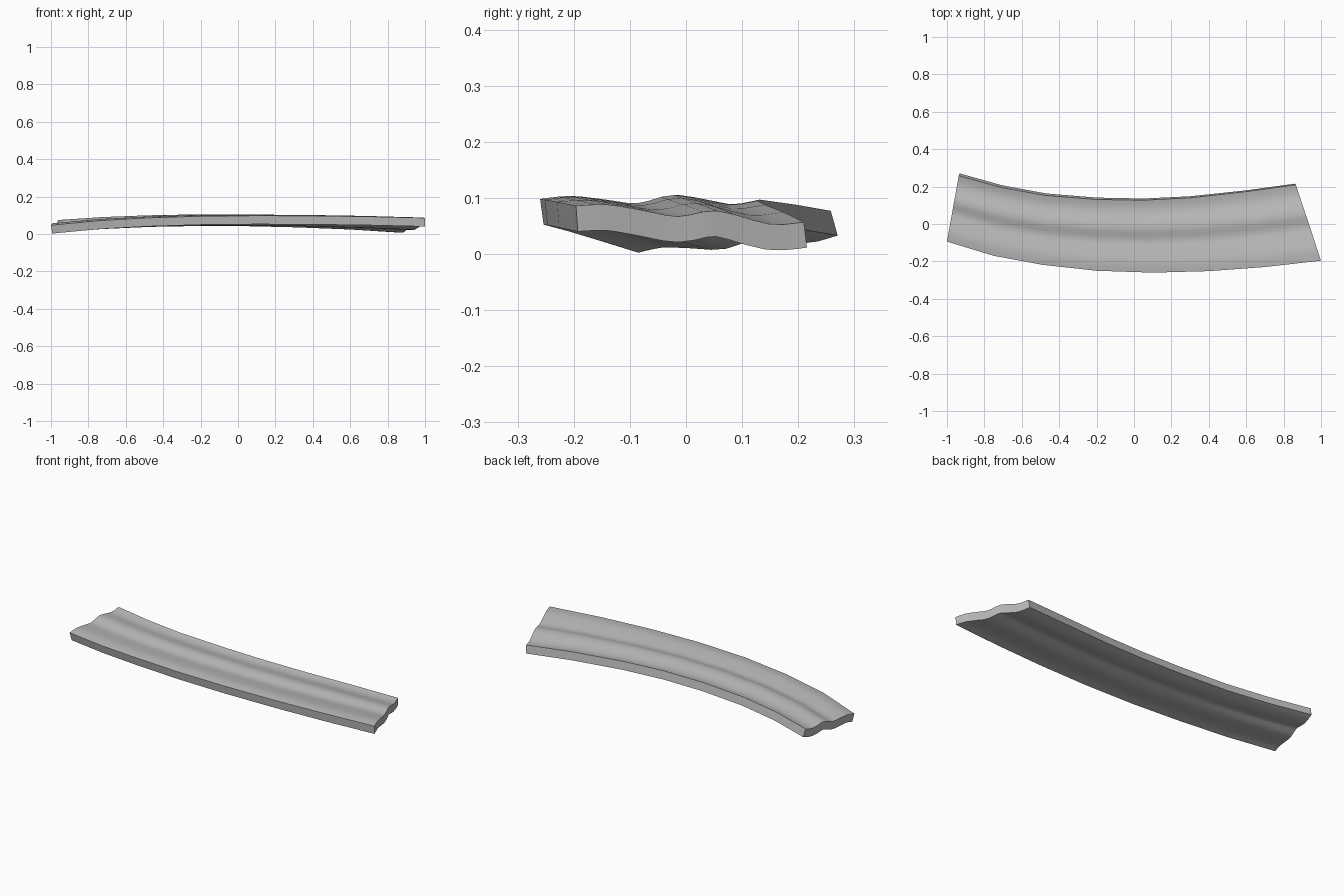
import bpy
import bmesh
from mathutils import Vector

cube = bpy.data.objects.get("Cube")
if cube:
    bpy.data.objects.remove(cube, do_unlink=True)

# Top corners of each cross-section along the strip: front edge, back edge
STATIONS = [
    ((-1.0, -0.094, 0.047), (-0.937, 0.258, 0.077)),
    ((-0.75, -0.17, 0.071), (-0.71, 0.195, 0.088)),
    ((-0.49, -0.218, 0.086), (-0.47, 0.152, 0.094)),
    ((-0.2, -0.25, 0.095), (-0.2, 0.131, 0.097)),
    ((0.1, -0.26, 0.098), (0.05, 0.127, 0.095)),
    ((0.4, -0.252, 0.097), (0.3, 0.14, 0.088)),
    ((0.7, -0.23, 0.093), (0.6, 0.173, 0.075)),
    ((1.0, -0.196, 0.086), (0.865, 0.21, 0.057)),
]
# Ripple across the strip: position from front to back, height
WAVE = [(0, 0), (0.14, 0.006), (0.3, 0), (0.45, -0.006),
        (0.62, 0.009), (0.85, -0.008), (1, 0)]
THICKNESS = 0.046
STEPS = 3


def smooth_profile(points):
    """Smooth curve through the points, a few samples per span."""
    result = []
    for i in range(len(points) - 1):
        a, b, c, d = (Vector(points[min(max(k, 0), len(points) - 1)])
                      for k in range(i - 1, i + 3))
        for s in range(STEPS):
            t = s / STEPS
            result.append(b + t * (c - a) / 2
                          + t * t * (a - 2.5 * b + 2 * c - d / 2)
                          + t ** 3 * (1.5 * (b - c) + (d - a) / 2))
    result.append(Vector(points[-1]))
    return result


# Rippled top sheet swept through the stations
profile = smooth_profile(WAVE)
bm = bmesh.new()
rows = []
for front, back in STATIONS:
    front, back = Vector(front), Vector(back)
    rows.append([bm.verts.new(front.lerp(back, p.x) + Vector((0, 0, p.y)))
                 for p in profile])
for r, s in zip(rows, rows[1:]):
    for j in range(len(profile) - 1):
        bm.faces.new((r[j], s[j], s[j + 1], r[j + 1]))
mesh = bpy.data.meshes.new("curved_strip")
bm.to_mesh(mesh)
bm.free()
strip = bpy.data.objects.new("curved_strip", mesh)
bpy.context.collection.objects.link(strip)

# Plain grey material
grey = bpy.data.materials.new("plain_grey")
grey.use_nodes = True
colour = (0.5, 0.5, 0.5, 1)
grey.diffuse_color = colour
grey.node_tree.nodes["Principled BSDF"].inputs["Base Color"].default_value = colour
mesh.materials.append(grey)

# Thickness below the sheet, then smooth faces with sharp rims
bpy.ops.object.select_all(action='DESELECT')
strip.select_set(True)
bpy.context.view_layer.objects.active = strip
solid = strip.modifiers.new("thickness", 'SOLIDIFY')
solid.thickness = THICKNESS
solid.offset = -1
bpy.ops.object.modifier_apply(modifier=solid.name)
bpy.ops.object.shade_smooth_by_angle()
